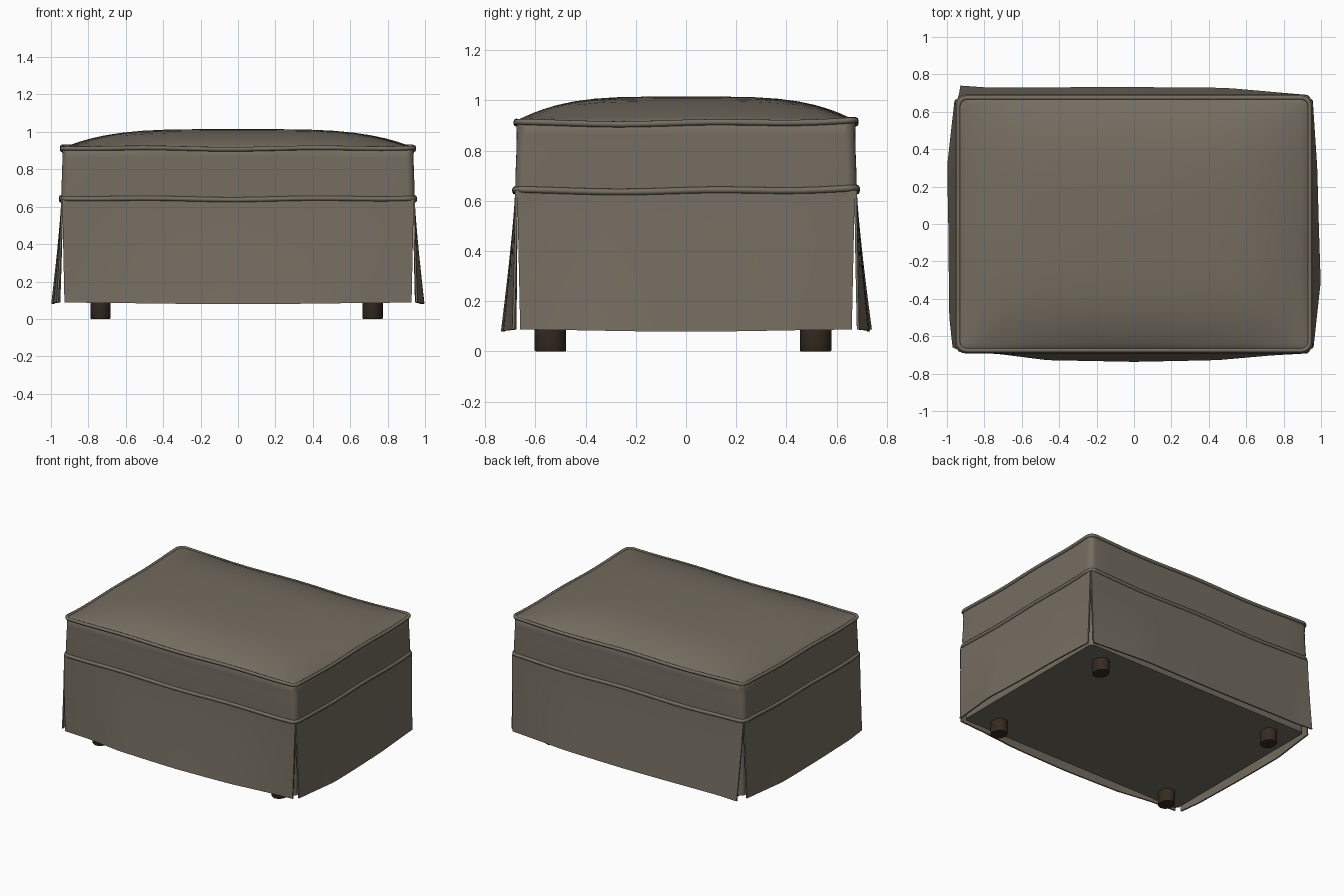
import bpy, bmesh, math

if "Cube" in bpy.data.objects:
    bpy.data.objects.remove(bpy.data.objects["Cube"])

HX, HY = 0.94, 0.675


def material(name, col):
    m = bpy.data.materials.new(name)
    m.diffuse_color = (*col, 1)
    m.use_nodes = True
    m.node_tree.nodes["Principled BSDF"].inputs["Base Color"].default_value = m.diffuse_color
    return m


FABRIC = material("taupe fabric", (0.175, 0.152, 0.118))
WOOD = material("dark brown wood", (0.036, 0.025, 0.016))


def finish(name, bm, mat, angle=40, recalc=True):
    if recalc:
        bmesh.ops.recalc_face_normals(bm, faces=bm.faces)
    me = bpy.data.meshes.new(name)
    bm.to_mesh(me)
    bm.free()
    ob = bpy.data.objects.new(name, me)
    bpy.context.collection.objects.link(ob)
    me.materials.append(mat)
    bpy.ops.object.select_all(action='DESELECT')
    bpy.context.view_layer.objects.active = ob
    ob.select_set(True)
    bpy.ops.object.shade_smooth_by_angle(angle=math.radians(angle))
    return ob


def rounded_rect(hx, hy, r, side=14, arc=5):
    """Closed outline, with extra points along each straight side."""
    corners = [(hx - r, hy - r, 0), (r - hx, hy - r, 90),
               (r - hx, r - hy, 180), (hx - r, r - hy, 270)]
    pts = []
    for i, (cx, cy, a0) in enumerate(corners):
        for k in range(arc + 1):
            a = math.radians(a0 + 90 * k / arc)
            pts.append((cx + r * math.cos(a), cy + r * math.sin(a)))
        nx, ny, na = corners[(i + 1) % 4]
        a = math.radians(na)
        ex, ey = nx + r * math.cos(a), ny + r * math.sin(a)
        sx, sy = pts[-1]
        pts += [(sx + (ex - sx) * k / side, sy + (ey - sy) * k / side) for k in range(1, side)]
    return pts


def wave(x, y):
    """Slight unevenness of the sewn seams, a little higher at the corners."""
    return (0.004 * math.sin(7 * x + 2 * y) + 0.003 * math.cos(9 * y - x)
            + 0.008 * abs(x / HX * y / HY) ** 4)


def loft(bm, rings, caps=True, closed=False):
    vr = [[bm.verts.new(p) for p in ring] for ring in rings]
    n = len(vr[0])
    pairs = list(zip(vr, vr[1:])) + ([(vr[-1], vr[0])] if closed else [])
    for a, b in pairs:
        for i in range(n):
            j = (i + 1) % n
            bm.faces.new((a[i], a[j], b[j], b[i]))
    if caps:
        bm.faces.new(vr[0][::-1])
        bm.faces.new(vr[-1])


# cushion: upright border and domed top
def dome(x, y):
    u, v = min(1, abs(x / HX)), min(1, abs(y / HY))
    return 0.912 + 0.103 * (1 - u ** 4) * (1 - v ** 4)


rings = []
for z, grow in ((0.62, 0.003), (0.70, 0.004), (0.80, 0.0), (0.86, -0.001), (0.905, 0.0)):
    rings.append([(x, y, z + wave(x, y) * (z > 0.9))
                  for x, y in rounded_rect(HX + grow, HY + grow, 0.04)])
edge = rounded_rect(HX, HY, 0.04)
for s in (0.985, 0.95, 0.9, 0.84, 0.76, 0.66, 0.54, 0.4, 0.2, 0.05):
    rings.append([(x * s, y * s, dome(x * s, y * s) + wave(x, y) * s ** 8) for x, y in edge])
bm = bmesh.new()
loft(bm, rings)
finish("cushion", bm, FABRIC, 60)


# piping along both seams
def piping(name, hx, hy, z, rad):
    rings = []
    for k in range(8):
        a = 2 * math.pi * k / 8
        o = rad * math.cos(a)
        rings.append([(x, y, z + wave(x, y) + rad * math.sin(a))
                      for x, y in rounded_rect(hx + o, hy + o, 0.045 + o)])
    bm = bmesh.new()
    loft(bm, rings, caps=False, closed=True)
    finish(name, bm, FABRIC, 80)


piping("top_piping", HX, HY, 0.908, 0.012)
piping("middle_piping", HX + 0.004, HY + 0.004, 0.638, 0.013)

# base box behind the skirt, which also fills the corner slits
bm = bmesh.new()
loft(bm, [[(x, y, z) for x, y in rounded_rect(HX - d, HY - d, 0.03)]
          for z, d in ((0.09, 0.018), (0.64, 0.012))])
finish("base", bm, FABRIC)


# skirt panels: hang from the middle seam and flare out at the hem
def sample(keys, s):
    for (a, va), (b, vb) in zip(keys, keys[1:]):
        if s <= b:
            t = (s - a) / (b - a)
            return va + (vb - va) * t
    return keys[-1][1]


def skirt(name, half, place, keys, depth):
    bm = bmesh.new()
    cols, rows = 28, 10
    layers = []
    for thick in (0.0, -0.010):
        grid = []
        for r in range(rows + 1):
            t = r / rows
            row = []
            for c in range(cols + 1):
                s = -1 + 2 * c / cols
                out = depth + thick + (sample(keys, s) - depth) * t ** 1.25
                z = 0.64 - t * (0.557 + 0.004 * math.cos(3 * s))
                row.append(bm.verts.new(place(s * (half - 0.012 * t), out, z)))
            grid.append(row)
        layers.append(grid)
    f, b = layers
    for g in layers:
        for r in range(rows):
            for c in range(cols):
                bm.faces.new((g[r][c], g[r][c + 1], g[r + 1][c + 1], g[r + 1][c]))
    for c in range(cols):
        for r in (0, rows):
            bm.faces.new((f[r][c], f[r][c + 1], b[r][c + 1], b[r][c]))
    for r in range(rows):
        for c in (0, cols):
            bm.faces.new((f[r][c], f[r + 1][c], b[r + 1][c], b[r][c]))
    finish(name, bm, FABRIC)


skirt("front_skirt", 0.94, lambda s, o, z: (s, -o, z),
      [(-1, 0.685), (-0.78, 0.695), (-0.5, 0.728), (0, 0.737), (0.48, 0.728), (0.8, 0.702), (1, 0.692)], 0.680)
skirt("back_skirt", 0.94, lambda s, o, z: (s, o, z),
      [(-1, 0.74), (-0.85, 0.73), (0, 0.732), (0.53, 0.728), (0.85, 0.702), (1, 0.69)], 0.680)
skirt("right_skirt", 0.672, lambda s, o, z: (o, s, z),
      [(-1, 0.96), (-0.75, 0.978), (-0.47, 0.998), (0, 0.988), (0.45, 0.98), (1, 0.956)], 0.945)
skirt("left_skirt", 0.672, lambda s, o, z: (-o, s, z),
      [(-1, 0.97), (-0.75, 0.988), (0, 0.993), (0.47, 0.999), (1, 0.96)], 0.945)

# four short round legs
for xn, lx in (("left", -0.735), ("right", 0.72)):
    for yn, ly in (("front", -0.54), ("back", 0.516)):
        bm = bmesh.new()
        ring = [(math.cos(2 * math.pi * k / 24), math.sin(2 * math.pi * k / 24)) for k in range(24)]
        loft(bm, [[(lx + 0.054 * g * x, ly + 0.063 * g * y, z) for x, y in ring]
                  for z, g in ((0, 0.94), (0.005, 1), (0.11, 1))])
        finish(yn + "_" + xn + "_leg", bm, WOOD)
